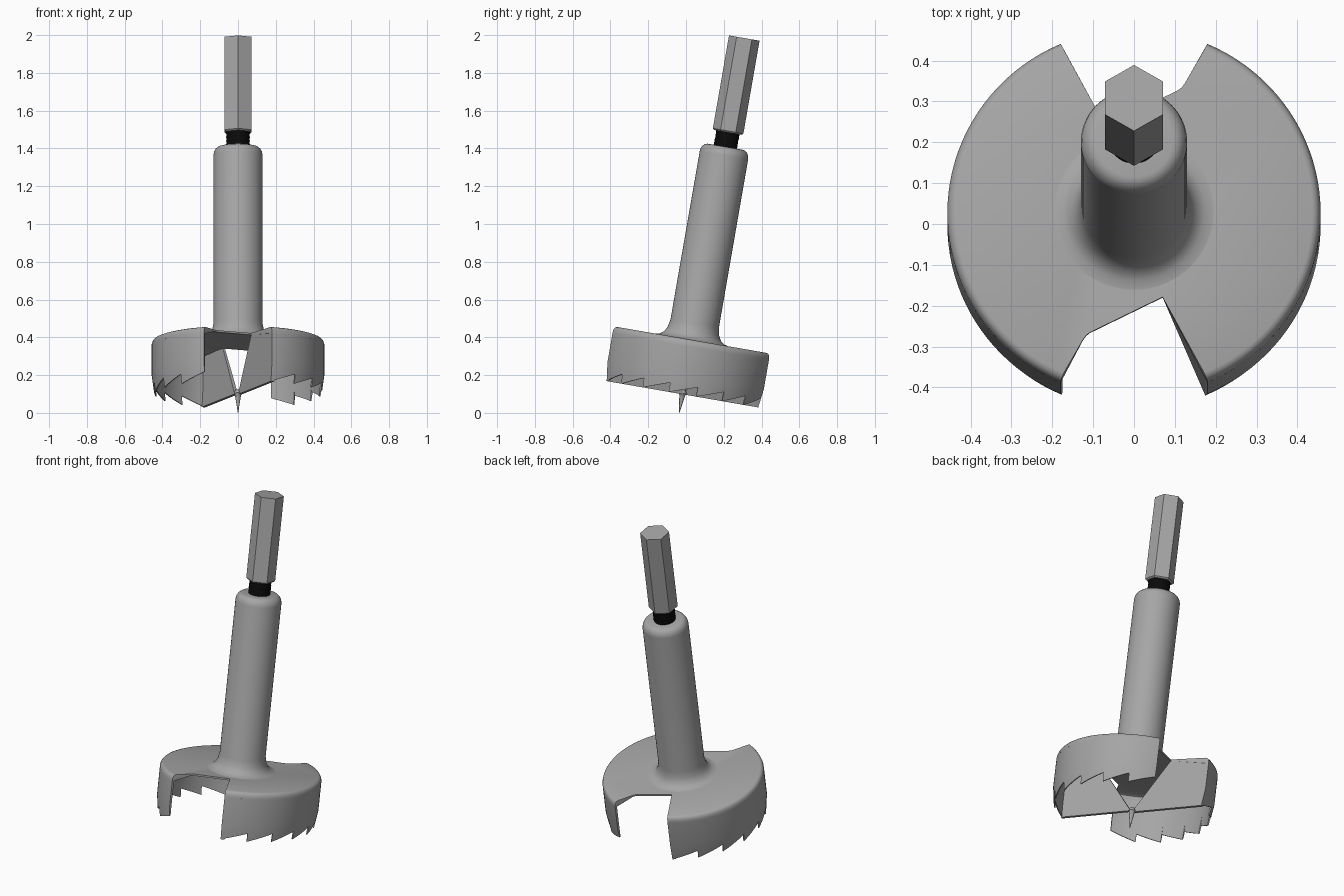
import bpy, bmesh, math
from mathutils import Matrix, Vector

if "Cube" in bpy.data.objects:
    bpy.data.objects.remove(bpy.data.objects["Cube"])

# The whole bit leans about X, with its tip on the ground
LEAN = Matrix.Translation((0, -0.036, 0)) @ Matrix.Rotation(math.radians(-9.85), 4, 'X')
R = 0.457                       # head radius
END = math.acos(0.18 / R)       # half angle of each rim
TOP, THICK = 0.392, 0.01        # head top height and sheet thickness
TEETH = 7


def material(name, value):
    m = bpy.data.materials.new(name)
    m.diffuse_color = (value, value, value, 1)
    m.use_nodes = True
    m.node_tree.nodes["Principled BSDF"].inputs["Base Color"].default_value = m.diffuse_color
    return m


steel = material("steel_grey", 0.38)
black = material("black", 0.003)


def finish(name, bm, mat, angle=35):
    bmesh.ops.remove_doubles(bm, verts=bm.verts, dist=1e-5)
    bmesh.ops.recalc_face_normals(bm, faces=bm.faces)
    bm.transform(LEAN)
    me = bpy.data.meshes.new(name)
    bm.to_mesh(me)
    bm.free()
    me.materials.append(mat)
    ob = bpy.data.objects.new(name, me)
    bpy.context.collection.objects.link(ob)
    bpy.ops.object.select_all(action='DESELECT')
    ob.select_set(True)
    bpy.context.view_layer.objects.active = ob
    bpy.ops.object.shade_smooth_by_angle(angle=math.radians(angle))
    return ob


def loft(bm, rings, cap=True):
    """Join equal closed rings of points with quads."""
    vs = [[bm.verts.new(p) for p in ring] for ring in rings]
    n = len(vs[0])
    for a, b in zip(vs, vs[1:]):
        for i in range(n):
            j = (i + 1) % n
            bm.faces.new((a[i], a[j], b[j], b[i]))
    if cap:
        bm.faces.new(vs[0][::-1])
        bm.faces.new(vs[-1])


def lathe(name, profile, mat, sides=64, turn=0.0, angle=35):
    bm = bmesh.new()
    loft(bm, [[(r * math.cos(2 * math.pi * i / sides + turn),
                r * math.sin(2 * math.pi * i / sides + turn), z)
               for i in range(sides)] for r, z in profile])
    return finish(name, bm, mat, angle)


# Hexagonal drive end with a corner facing front
lathe("hex_drive", [(0.074, 1.507), (0.082, 1.515), (0.082, 2.014)], steel, 6, math.pi / 2, 20)

# Black neck with faint ridges
neck = [(0.06, 1.41)]
for k in range(4):
    z = 1.43 + k * 0.021
    neck += [(0.061, z), (0.063, z + 0.01), (0.061, z + 0.02)]
lathe("neck", neck, black, 32, 0, 60)

# Round shank with a fillet into the head
lathe("shank", [(0.19, TOP - 0.006), (0.195, TOP), (0.173, 0.397), (0.152, 0.413),
                (0.138, 0.44), (0.13, 0.48), (0.13, 1.385), (0.127, 1.403),
                (0.118, 1.418), (0.107, 1.427), (0.095, 1.43)], steel)

# Thin head plate: two arcs separated by two angled notches
NOTCH = [(-0.125, -0.319), (-0.117, -0.308), (-0.108, -0.301), (0.07, -0.213)]


def outline(r, z, notch_z):
    pts = []
    for sign in (1, -1):
        for i in range(41):
            a = -END + 2 * END * i / 40
            pts.append((sign * r * math.cos(a), sign * r * math.sin(a), z))
        # the back notch is the front one turned half round
        pts += [(-sign * x, -sign * y, notch_z) for x, y in NOTCH]
    return pts


LOW = TOP - THICK
bm = bmesh.new()
loft(bm, [outline(R - 0.026, LOW, LOW), outline(R - 0.016, LOW - 0.006, LOW),
          outline(R - 0.012, 0.355, LOW), outline(R, 0.355, LOW),
          outline(R, 0.368, TOP), outline(R - 0.004, 0.38, TOP),
          outline(R - 0.01, 0.388, TOP), outline(R - 0.02, TOP, TOP)])
finish("head_plate", bm, steel)

# Thin toothed rims, drawn in slightly towards the teeth
for side, name in ((0, "rim_right"), (math.pi, "rim_left")):
    bm = bmesh.new()
    rings = []
    for t in range(TEETH):
        for k in range(7):
            f = k / 6
            a = -END + 2 * END * (t + f) / TEETH + side
            low = 0.10 + 0.05 * f
            edge = R - 0.014 * (0.2 - low) / 0.1
            rings.append([(r * math.cos(a), r * math.sin(a), z) for r, z in
                          ((edge, low), (R, 0.2), (R, 0.355),
                           (R - 0.012, 0.355), (R - 0.012, 0.2), (edge - 0.006, low))])
    loft(bm, rings)
    bmesh.ops.dissolve_degenerate(bm, dist=1e-5, edges=bm.edges)
    finish(name, bm, steel)

# Cutter plates running from the tip to the rim, with a lip along the bottom
cx, cy = R * math.cos(END), -R * math.sin(END)
face = [(0, 0, 0.10), (cx * 0.97, cy * 0.97, 0.10), (cx * 0.995, cy * 0.995, 0.2),
        (cx * 0.99, cy * 0.99, 0.372), (0.07, -0.213, 0.386)]
for turn, name in ((0, "cutter_front"), (math.pi, "cutter_back")):
    bm = bmesh.new()
    back = [Vector(p) + Vector((0.88, 0.47, 0)) * (0.02 if p[2] < 0.15 else 0.012)
            for p in face]
    loft(bm, [face, back])
    bm.transform(Matrix.Rotation(turn, 4, 'Z'))
    finish(name, bm, steel, 20)

# Centre spur
lathe("centre_point", [(0.001, 0.0), (0.012, 0.07), (0.016, 0.095), (0.022, 0.105),
                       (0.012, 0.125)], steel, 16)
